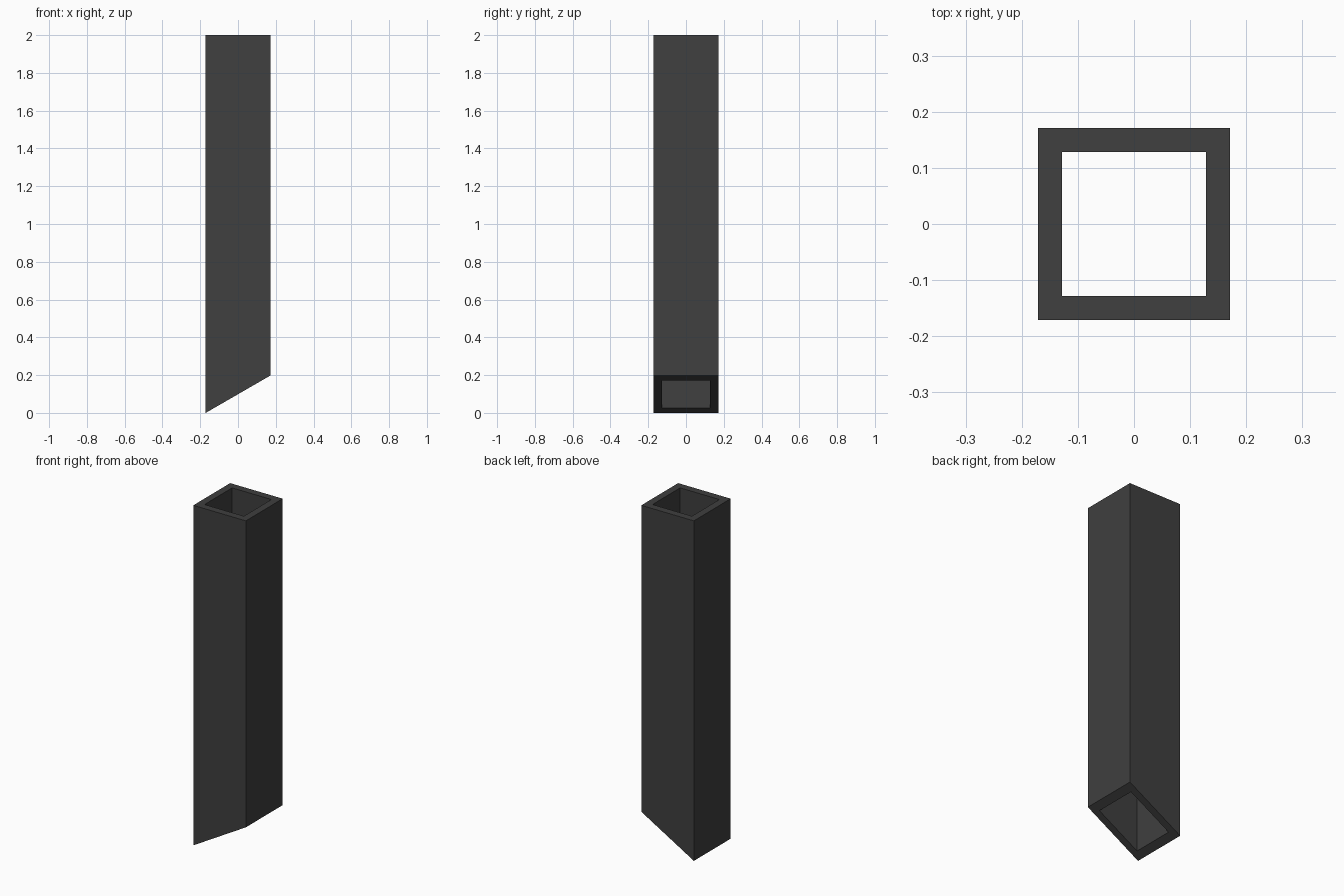
import bpy, bmesh, math

if "Cube" in bpy.data.objects:
    bpy.data.objects.remove(bpy.data.objects["Cube"])

OUTER, INNER, HEIGHT = 0.171, 0.128, 2.0
SLOPE = math.tan(math.radians(30))

bm = bmesh.new()


def ring(half, top):
    """Square ring of vertices, level at the top or on the mitred bottom."""
    corners = [(-half, -half), (half, -half), (half, half), (-half, half)]
    return [bm.verts.new((x, y, HEIGHT if top else (x + OUTER) * SLOPE)) for x, y in corners]


# Loops run down the outside, under the mitred end, and back up the bore
loops = [ring(OUTER, True), ring(OUTER, False), ring(INNER, False), ring(INNER, True)]
for a, b in zip(loops, loops[1:] + loops[:1]):
    for i in range(4):
        j = (i + 1) % 4
        bm.faces.new((a[i], b[i], b[j], a[j]))
bmesh.ops.recalc_face_normals(bm, faces=bm.faces[:])

# Hollow square tube with a 30 degree mitred lower end
mesh = bpy.data.meshes.new("mitred_square_tube")
bm.to_mesh(mesh)
bm.free()
tube = bpy.data.objects.new("mitred_square_tube", mesh)
bpy.context.collection.objects.link(tube)

# Dark metal colour
mat = bpy.data.materials.new("dark_metal")
mat.diffuse_color = (0.05, 0.05, 0.05, 1)
mat.use_nodes = True
mat.node_tree.nodes["Principled BSDF"].inputs["Base Color"].default_value = mat.diffuse_color
mesh.materials.append(mat)
